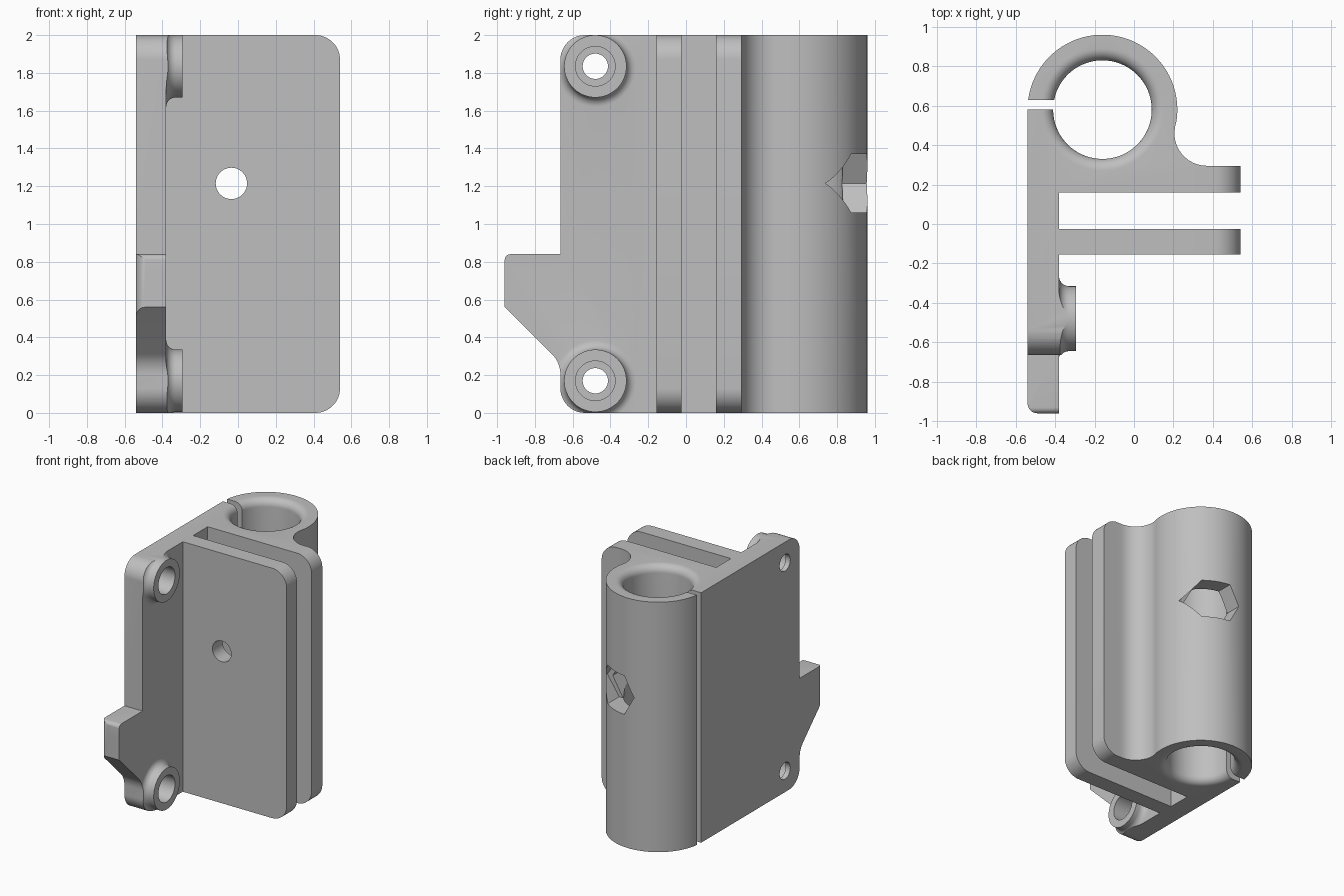
import bpy, bmesh
from math import sin, cos, radians, tau

if "Cube" in bpy.data.objects:
    bpy.data.objects.remove(bpy.data.objects["Cube"])

HEIGHT = 2.0
grey = bpy.data.materials.new("plain grey")
grey.use_nodes = True
colour = (0.52, 0.52, 0.52, 1)
grey.diffuse_color = colour
grey.node_tree.nodes["Principled BSDF"].inputs["Base Color"].default_value = colour


def arc(cx, cy, r, start, end, steps=12):
    """Points on an arc, angles in degrees."""
    angles = [radians(start + (end - start) * i / steps) for i in range(steps + 1)]
    return [(cx + r * cos(a), cy + r * sin(a)) for a in angles]


def place(axis, a, b, h):
    """Turn plane coordinates and a height along an axis into a 3D point."""
    return {"x": (h, a, b), "y": (a, h, b), "z": (a, b, h)}[axis]


def loft(name, rings):
    """Closed solid through rings with equal point counts."""
    bm = bmesh.new()
    loops = [[bm.verts.new(p) for p in ring] for ring in rings]
    n = len(loops[0])
    for low, high in zip(loops, loops[1:]):
        for i in range(n):
            j = (i + 1) % n
            bm.faces.new((low[i], low[j], high[j], high[i]))
    bm.faces.new(loops[0][::-1])
    bm.faces.new(loops[-1])
    bmesh.ops.recalc_face_normals(bm, faces=bm.faces)
    mesh = bpy.data.meshes.new(name)
    bm.to_mesh(mesh)
    bm.free()
    mesh.materials.append(grey)
    obj = bpy.data.objects.new(name, mesh)
    bpy.context.collection.objects.link(obj)
    return obj


def prism(name, axis, points, start, end):
    return loft(name, [[place(axis, a, b, h) for a, b in points] for h in (start, end)])


def lathe(name, axis, cx, cy, profile, sides=64):
    """Turn a (radius, height) profile round an axis."""
    return loft(name, [[place(axis, cx + r * cos(tau * i / sides), cy + r * sin(tau * i / sides), h)
                        for i in range(sides)] for r, h in profile])


def combine(target, tool, operation):
    mod = target.modifiers.new("combine", "BOOLEAN")
    mod.object, mod.operation, mod.solver = tool, operation, "EXACT"
    tool.hide_render = True
    bpy.context.view_layer.objects.active = target
    bpy.ops.object.modifier_apply(modifier=mod.name)
    bpy.data.objects.remove(tool)


# Plan outline: side plate, two clamp plates and tube holder
plan = arc(-0.49, -0.91, 0.05, 180, 270, 6)
plan += [(-0.38, -0.96), (-0.38, -0.155), (0.54, -0.155), (0.54, -0.025), (-0.38, -0.025),
         (-0.38, 0.16), (0.54, 0.16), (0.54, 0.295)]
plan += arc(0.37, 0.46, 0.165, 270, 167.2)
plan += arc(-0.16, 0.58, 0.38, -12.8, 180, 44)[1:]
bracket = prism("clamp_bracket", "z", plan, -0.1, HEIGHT + 0.1)

# Screw bosses with a fillet at the base
screw_heights = (0.17, 1.835)
boss = [(0.215, -0.45), (0.215, -0.38)] + [(r, h) for r, h in arc(0.215, -0.33, 0.05, 270, 180, 8)]
boss += [(0.165, -0.295)]
for z in screw_heights:
    combine(bracket, lathe("screw_boss", "x", -0.48, z, boss), "UNION")

# Side outline: rounded corners and the hooked tab
side = [(1.1, 0), (1.1, HEIGHT)]
side += arc(-0.535, HEIGHT - 0.13, 0.13, 90, 180)
side += [(-0.665, 0.84)]
side += arc(-0.93, 0.81, 0.03, 90, 180, 6)
side += [(-0.96, 0.56)]
side += arc(-0.815, 0.205, 0.15, 45, 0, 8)
side += arc(-0.535, 0.13, 0.13, 180, 270)
combine(bracket, prism("side_outline", "x", side, -1, 1), "INTERSECT")

# Rounded outer corners of both clamp plates
for bottom in (True, False):
    corner = arc(0.41, 0.13, 0.13, 270, 360) + [(0.7, 0.13), (0.7, -0.2), (0.41, -0.2)]
    if not bottom:
        corner = [(x, HEIGHT - z) for x, z in corner]
    combine(bracket, prism("corner_cutter", "y", corner, -0.4, 0.6), "DIFFERENCE")

# Tube bore, flared at both ends
flare = [(0.31, -0.2)] + arc(0.31, 0.06, 0.06, 270, 180, 8)
flare += [(r, HEIGHT - z) for r, z in reversed(flare)]
combine(bracket, lathe("tube_bore", "z", -0.16, 0.58, flare, 96), "DIFFERENCE")

# Slit that lets the tube holder flex
slit = [(-0.7, 0.58), (-0.3, 0.58), (-0.3, 0.63), (-0.7, 0.63)]
combine(bracket, prism("slit_cutter", "z", slit, -0.3, HEIGHT + 0.3), "DIFFERENCE")

# Counterbored screw holes
for z in screw_heights:
    hole = [(0.067, -0.7), (0.067, -0.5), (0.105, -0.5), (0.105, -0.2)]
    combine(bracket, lathe("screw_hole", "x", -0.48, z, hole, 48), "DIFFERENCE")

# Clamp bolt hole, nut pocket and its widened mouth
bolt_x, bolt_z = -0.035, 1.215
combine(bracket, lathe("bolt_hole", "y", bolt_x, bolt_z, [(0.083, -0.4), (0.083, 0.5)], 48), "DIFFERENCE")
combine(bracket, lathe("nut_pocket", "y", bolt_x, bolt_z, [(0.172, 0.27), (0.172, 1.2)], 6), "DIFFERENCE")
mouth = [(-0.21, 0), (-0.125, -0.155), (0.08, -0.155), (0.185, 0), (0.08, 0.155), (-0.125, 0.155)]
mouth = [(x, bolt_z + z) for x, z in mouth]
combine(bracket, prism("pocket_mouth", "y", mouth, 0.73, 1.2), "DIFFERENCE")

# Smooth curves, crisp edges
bpy.ops.object.select_all(action="DESELECT")
bracket.select_set(True)
bpy.context.view_layer.objects.active = bracket
bpy.ops.object.shade_smooth_by_angle(angle=radians(30))
